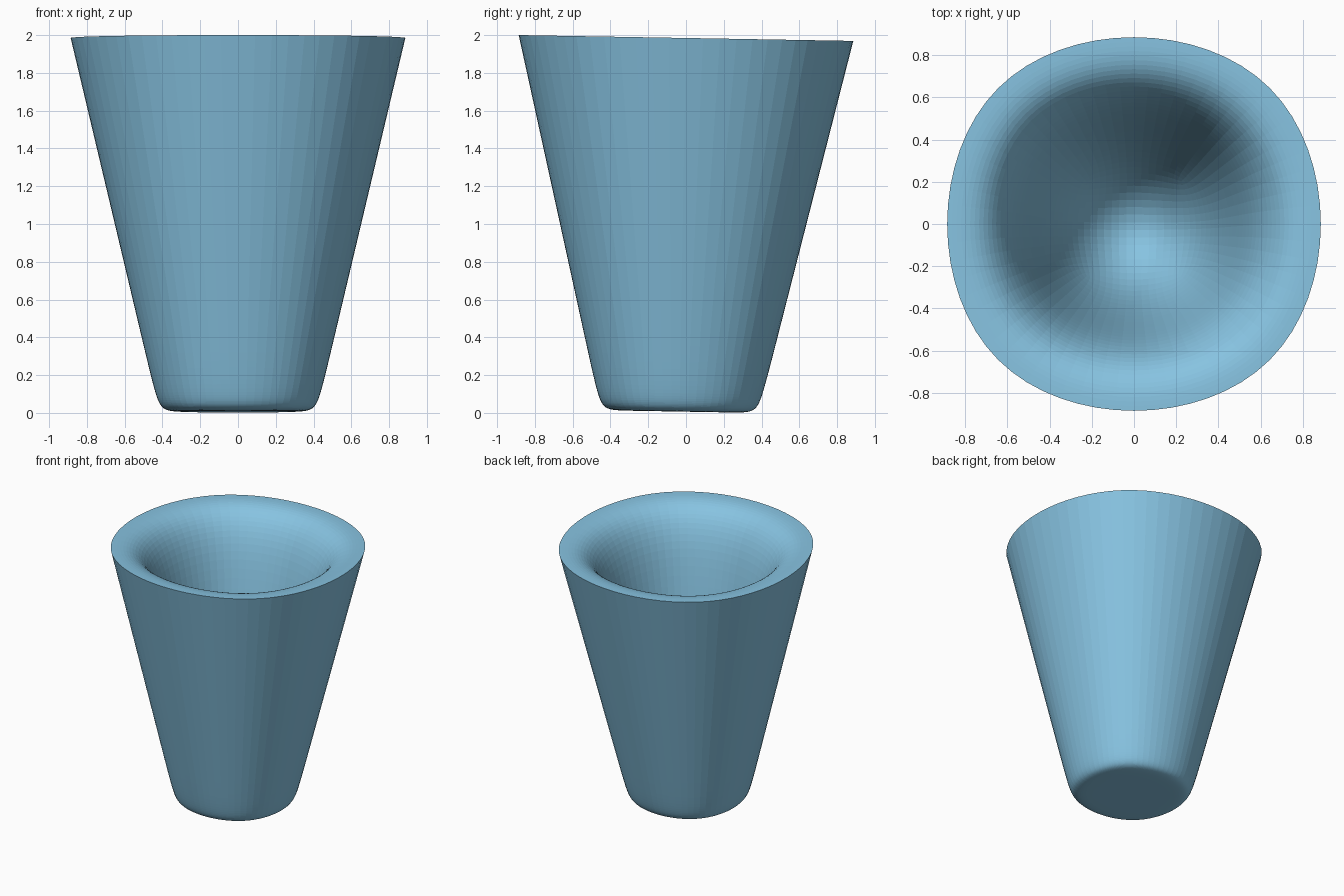
import bpy, bmesh, math
from mathutils import Matrix, Vector

cube = bpy.data.objects.get("Cube")
if cube:
    bpy.data.objects.remove(cube, do_unlink=True)

HEIGHT = 1.978
TILT = math.radians(-1)
ROUNDING = 22 / 24  # a subdivided square shrinks to this share of its half-width

mat = bpy.data.materials.new("soft_blue")
mat.use_nodes = True
color = (0.242, 0.546, 0.753, 1)
mat.diffuse_color = color
mat.node_tree.nodes["Principled BSDF"].inputs["Base Color"].default_value = color

# Square cage rings (radius, height), from the underside round to the floor
RIM = 3
cage = [(0.32, 0), (0.417, 0), (0.464, 0.2),  # underside, foot, support loop
        (0.886, HEIGHT),                      # sharp outer rim
        (0.535, HEIGHT),                      # inset lip
        (0.35, 0.228)]                        # floor pushed down inside

bm = bmesh.new()
corners = [(-1, -1), (1, -1), (1, 1), (-1, 1)]
rings = [[bm.verts.new((x * r / ROUNDING, y * r / ROUNDING, z)) for x, y in corners]
         for r, z in cage]
for low, high in zip(rings, rings[1:]):
    for i in range(4):
        j = (i + 1) % 4
        bm.faces.new((low[i], low[j], high[j], high[i]))
bm.faces.new(reversed(rings[0]))
bm.faces.new(rings[-1])

# Keep the rim edge crisp
crease = bm.edges.layers.float.new("crease_edge")
for i in range(4):
    bm.edges.get((rings[RIM][i], rings[RIM][(i + 1) % 4]))[crease] = 1

# Slight lean of the whole cup
bm.transform(Matrix.Translation(Vector((0, -0.0345, 0.007))) @ Matrix.Rotation(TILT, 4, "X"))

mesh = bpy.data.meshes.new("cup")
bm.to_mesh(mesh)
bm.free()
mesh.materials.append(mat)
cup = bpy.data.objects.new("cup", mesh)
bpy.context.collection.objects.link(cup)

# Round the cage, leaving its fine facets flat
subsurf = cup.modifiers.new("rounding", "SUBSURF")
subsurf.levels = subsurf.render_levels = 4
